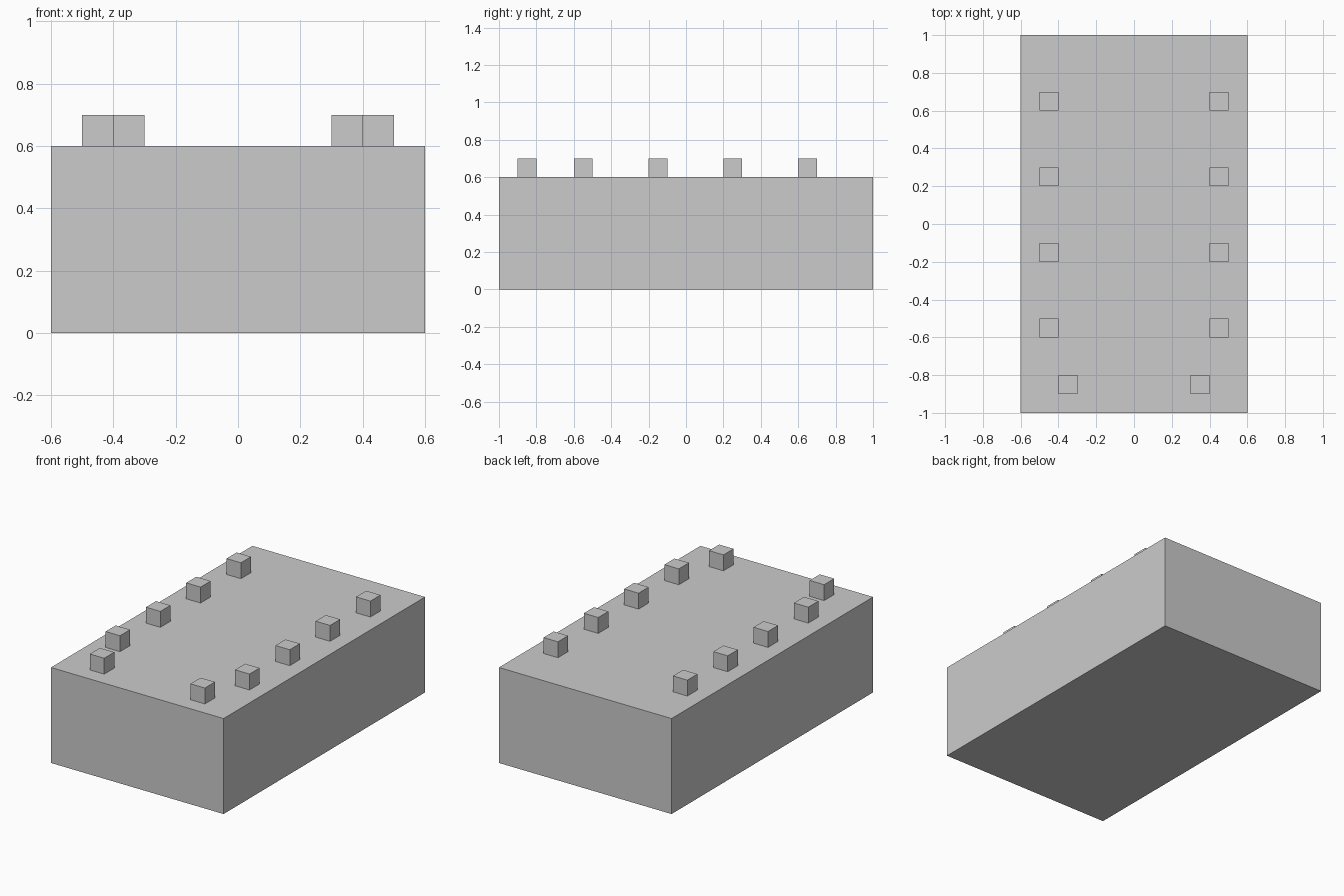
import bpy

if "Cube" in bpy.data.objects:
    bpy.data.objects.remove(bpy.data.objects["Cube"])


def add_box(name, center, size):
    """Axis-aligned box with its dimensions baked into the mesh."""
    bpy.ops.mesh.primitive_cube_add(size=1, location=center)
    obj = bpy.context.object
    obj.name = name
    obj.scale = size
    bpy.ops.object.transform_apply(location=False, rotation=False, scale=True)
    return obj


BODY = (1.2, 2.0, 0.6)
PEG = 0.1

# Main block, standing on the ground
add_box("body", (0, 0, BODY[2] / 2), BODY)

# Two mirrored rows of small cube pegs; the front pair sits further inward
peg_spots = [(0.35, -0.85)] + [(0.45, -0.55 + 0.4 * i) for i in range(4)]
for side, sign in (("left", -1), ("right", 1)):
    for i, (x, y) in enumerate(peg_spots, 1):
        add_box(f"{side}_peg_{i}", (sign * x, y, BODY[2] + PEG / 2), (PEG, PEG, PEG))
